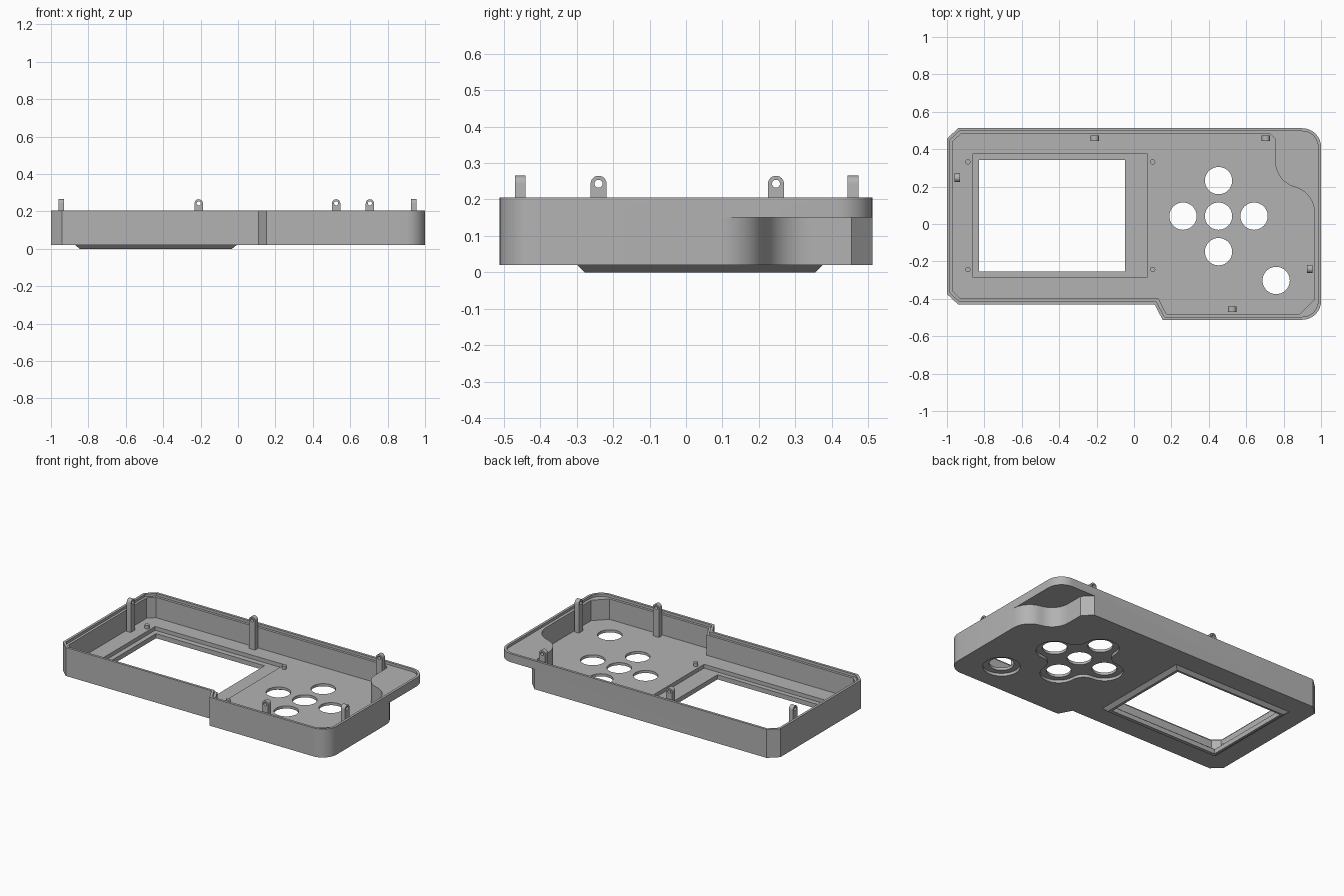
import bpy, bmesh, math
from mathutils import Vector, Matrix

old = bpy.data.objects.get("Cube")
if old:
    bpy.data.objects.remove(old)

grey = bpy.data.materials.new("plain grey")
grey.use_nodes = True
COLOUR = (0.45, 0.45, 0.45, 1)
grey.diffuse_color = COLOUR
grey.node_tree.nodes["Principled BSDF"].inputs["Base Color"].default_value = COLOUR


def prism(name, pts, z0, z1, top=None):
    """Solid between an outline at z0 and the same (or another) outline at z1."""
    bm = bmesh.new()
    low = [bm.verts.new((x, y, z0)) for x, y in pts]
    high = [bm.verts.new((x, y, z1)) for x, y in (top or pts)]
    bm.faces.new(low[::-1])
    bm.faces.new(high)
    for i in range(len(low)):
        j = (i + 1) % len(low)
        bm.faces.new((low[i], low[j], high[j], high[i]))
    bmesh.ops.recalc_face_normals(bm, faces=bm.faces)
    mesh = bpy.data.meshes.new(name)
    bm.to_mesh(mesh)
    bm.free()
    mesh.materials.append(grey)
    ob = bpy.data.objects.new(name, mesh)
    bpy.context.collection.objects.link(ob)
    return ob


def boolean(ob, tool, operation="DIFFERENCE"):
    mod = ob.modifiers.new(tool.name, "BOOLEAN")
    mod.object, mod.operation, mod.solver = tool, operation, "EXACT"
    bpy.context.view_layer.objects.active = ob
    bpy.ops.object.modifier_apply(modifier=mod.name)
    bpy.data.objects.remove(tool)


def arc(cx, cy, r, a0, a1, n=9):
    angles = [math.radians(a0 + (a1 - a0) * i / n) for i in range(n + 1)]
    return [(cx + r * math.cos(a), cy + r * math.sin(a)) for a in angles]


def circle(cx, cy, r, n=40):
    return arc(cx, cy, r, 0, 360, n)[:-1]


def rect(x0, x1, y0, y1):
    return [(x0, y0), (x1, y0), (x1, y1), (x0, y1)]


def s_curve(x0, y0, x1, y1, n=9):
    """Two tangent arcs leaving and arriving parallel to y."""
    turn = 2 * math.atan((x1 - x0) / (y0 - y1))
    r = (x1 - x0) / (2 * (1 - math.cos(turn)))
    first = [(x0 + r * (1 - math.cos(turn * i / n)), y0 - r * math.sin(turn * i / n))
             for i in range(n + 1)]
    return first + [(x0 + x1 - x, y0 + y1 - y) for x, y in first[-2::-1]]


def inset(pts, d):
    """Move every edge of a counter-clockwise outline inward by d."""
    out = []
    for i, p in enumerate(pts):
        p = Vector(p)
        a = (p - Vector(pts[i - 1])).normalized()
        b = (Vector(pts[(i + 1) % len(pts)]) - p).normalized()
        na, nb = Vector((-a.y, a.x)), Vector((-b.y, b.x))
        out.append(tuple(p + (na + nb) * d / (1 + na.dot(nb))))
    return out


BOTTOM, FLOOR, LEDGE, TOP = 0.02, 0.055, 0.188, 0.205

# Outer shell outline: clipped left corners, rounded right corners, step in front
outline = ([(-1, -0.375), (-0.94, -0.43), (0.11, -0.43), (0.153, -0.512)]
           + arc(0.9, -0.412, 0.1, -90, 0) + arc(0.9, 0.412, 0.1, 0, 90)
           + [(-0.94, 0.512), (-1, 0.457)])
shell = prism("case_shell", outline, BOTTOM, TOP)

# Grip scoop under the back corner
scoop = s_curve(0.79, 0.34, 1.0, 0.095) + [(1.2, 0.09), (1.2, 0.7), (0.545, 0.7), (0.79, 0.455)]
boolean(shell, prism("scoop_cutter", scoop, -0.1, 0.15))

# Raised bezel with sloping sides below the screen
boolean(shell, prism("bezel", rect(-0.846, -0.032, -0.278, 0.355), 0, 0.024,
                     rect(-0.876, -0.002, -0.303, 0.38)), "UNION")

# Rim pocket, then the main cavity
boolean(shell, prism("rim_cutter", inset(outline, 0.016), LEDGE, 0.4))
cavity = ([(-0.968, -0.36), (-0.928, -0.398), (0.13, -0.398), (0.173, -0.48),
           (0.888, -0.48), (0.965, -0.402)]
          + s_curve(0.755, 0.335, 0.965, 0.06)[::-1]
          + [(0.755, 0.455), (0.73, 0.48), (-0.928, 0.48), (-0.968, 0.442)])
boolean(shell, prism("cavity_cutter", cavity, FLOOR, 0.4))

# Screen seat and window
boolean(shell, prism("seat_cutter", rect(-0.861, 0.07, -0.286, 0.377), 0.03, 0.4))
boolean(shell, prism("window_cutter", rect(-0.83, -0.048, -0.255, 0.342), -0.1, 0.4))

# Dished button surrounds on the underside
CX, CY, STEP, DISH = 0.452, 0.042, 0.19, 0.11
cross = []
for k in range(4):
    quarter = arc(STEP, 0, DISH, -90, 90, 14)
    quarter += arc(STEP, STEP, STEP - DISH, 270, 180, 8)[1:-1]
    turn = Matrix.Rotation(k * math.pi / 2, 2)
    cross += [tuple(turn @ Vector(p) + Vector((CX, CY))) for p in quarter]
boolean(shell, prism("pad_cutter", cross, -0.1, 0.038))
boolean(shell, prism("dish_cutter", circle(0.76, -0.302, DISH), -0.1, 0.038))

# Button holes
holes = [(CX + dx * STEP, CY + dy * STEP)
         for dx, dy in ((0, 0), (1, 0), (-1, 0), (0, 1), (0, -1))]
for x, y in holes + [(0.76, -0.302)]:
    boolean(shell, prism("hole_cutter", circle(x, y, 0.073), -0.1, 0.4))

# Locating pegs around the screen
parts = [shell]
for x in (-0.888, 0.1):
    for y in (-0.243, 0.332):
        parts.append(prism("screen_peg", circle(x, y, 0.014, 20), FLOOR - 0.005, FLOOR + 0.022))

# Upright lugs with a round eye
lug_side = [(-0.022, FLOOR - 0.005), (0.022, FLOOR - 0.005)] + arc(0, 0.243, 0.022, 0, 180, 12)
lug = prism("fixing_lug", lug_side, -0.015, 0.015)
boolean(lug, prism("eye_cutter", circle(0, 0.243, 0.011, 20), -0.1, 0.1))
lug.data.transform(Matrix.Rotation(math.pi / 2, 4, "X"))
spots = [(-0.21, 0.459, 0), (0.705, 0.459, 0), (0.525, -0.455, 0),
         (-0.945, 0.247, 90), (0.94, -0.24, 90)]
for x, y, angle in spots:
    copy = bpy.data.objects.new("fixing_lug", lug.data.copy())
    bpy.context.collection.objects.link(copy)
    copy.location = (x, y, 0)
    copy.rotation_euler.z = math.radians(angle)
    parts.append(copy)
bpy.data.objects.remove(lug)

# Smooth the curved walls, keep the edges crisp
bpy.ops.object.select_all(action="DESELECT")
for ob in parts:
    ob.select_set(True)
bpy.context.view_layer.objects.active = shell
bpy.ops.object.shade_smooth_by_angle(angle=math.radians(30))
